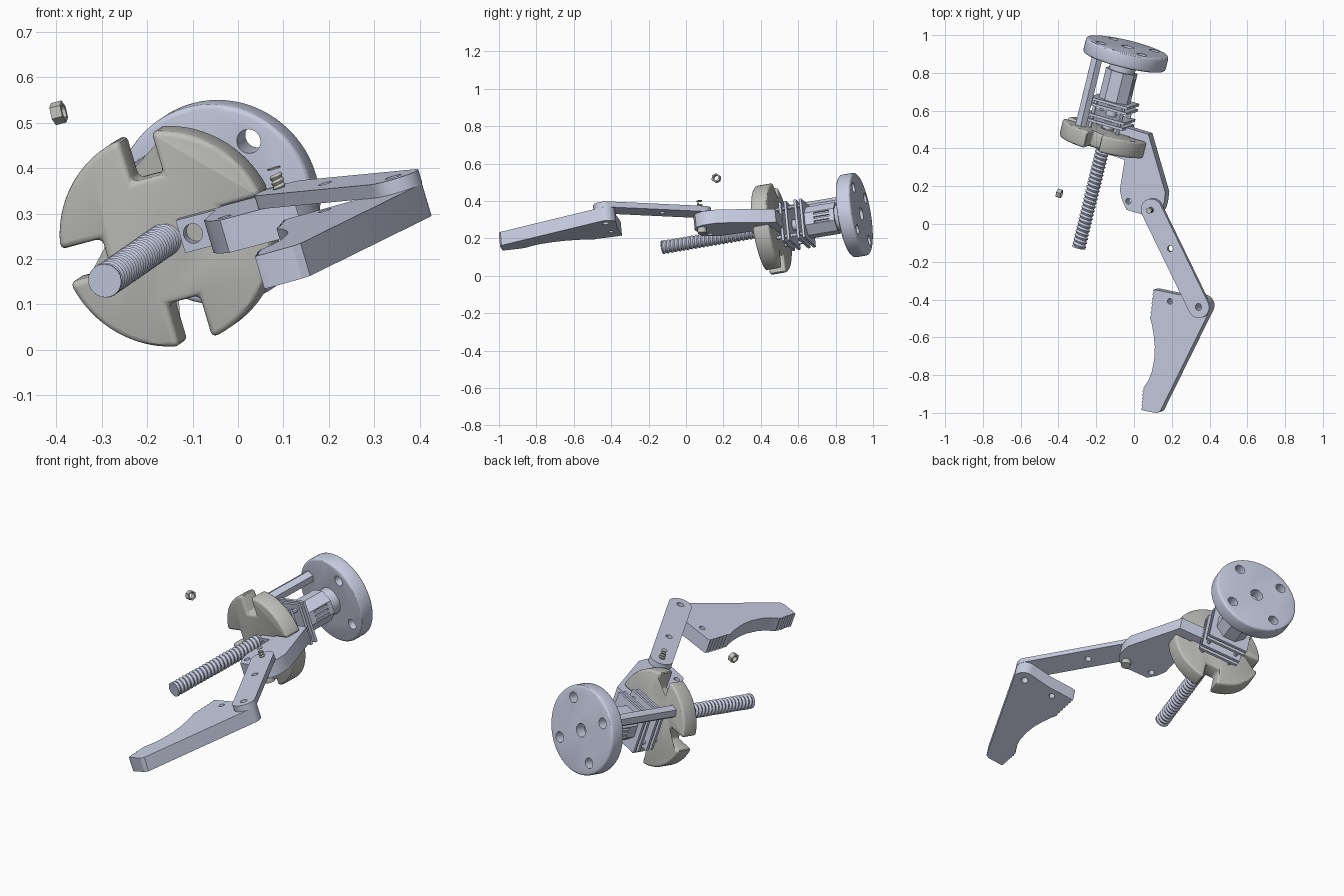
import bpy, bmesh
from math import cos, sin, tau, pi, radians, sqrt, asin
from mathutils import Matrix, Vector

if "Cube" in bpy.data.objects:
    bpy.data.objects.remove(bpy.data.objects["Cube"])

# local frame: Y = screw axis, X = arm direction, Z = normal of the linkage plane
A = Vector((.234, .959, .162)).normalized()
U = Vector((.930, -.27, .249))
U = (U - A * U.dot(A)).normalized()
V = U.cross(A)
M = Matrix((U, A, V)).transposed().to_4x4()
M.translation = (-.151, .457, .25)


def material(name, rgb):
    m = bpy.data.materials.new(name)
    m.diffuse_color = (*rgb, 1)
    m.use_nodes = True
    m.node_tree.nodes["Principled BSDF"].inputs["Base Color"].default_value = m.diffuse_color
    return m


LILAC = material("lilac", (.58, .62, .77))
GREY = material("warm_grey", (.52, .52, .50))


def finish(name, bm, mat):
    bmesh.ops.recalc_face_normals(bm, faces=bm.faces)
    bm.transform(M)
    me = bpy.data.meshes.new(name)
    bm.to_mesh(me)
    bm.free()
    me.materials.append(mat)
    ob = bpy.data.objects.new(name, me)
    bpy.context.collection.objects.link(ob)
    return ob


MAP = {'Z': lambda p, q, h: (p, q, h), 'Y': lambda p, q, h: (p, h, q), 'X': lambda p, q, h: (h, p, q)}


def prism(name, pts, lo, hi, axis='Z', mat=LILAC):
    bm = bmesh.new()
    f = MAP[axis]
    a = [bm.verts.new(f(p, q, lo)) for p, q in pts]
    b = [bm.verts.new(f(p, q, hi)) for p, q in pts]
    bm.faces.new(a)
    bm.faces.new(b)
    n = len(pts)
    for i in range(n):
        bm.faces.new((a[i], a[(i + 1) % n], b[(i + 1) % n], b[i]))
    return finish(name, bm, mat)


def arc(c, r, a0, a1, n):
    return [(c[0] + r * cos(a0 + (a1 - a0) * i / n), c[1] + r * sin(a0 + (a1 - a0) * i / n)) for i in range(n + 1)]


def circle(c, r, n=32, turn=0):
    return arc(c, r, turn, turn + tau, n)[:-1]


def rect(c, w, h):
    return [(c[0] + sx * w, c[1] + sy * h) for sx, sy in ((-1, -1), (1, -1), (1, 1), (-1, 1))]


def apply(ob, kind, **props):
    mod = ob.modifiers.new(kind, kind)
    for k, v in props.items():
        setattr(mod, k, v)
    bpy.context.view_layer.objects.active = ob
    bpy.ops.object.modifier_apply(modifier=mod.name)


def cut(ob, cutters):
    for c in cutters:
        apply(ob, 'BOOLEAN', operation='DIFFERENCE', object=c, solver='EXACT')
        bpy.data.objects.remove(c)


def hole(c, r, lo, hi, axis='Z'):
    return prism("hole_cutter", circle(c, r, 24), lo, hi, axis)


def thread(name, c, lo, hi, r_root, r_crest, pitch, axis, mat):
    # helical ridge, ends clamped flat and closed by a core
    bm = bmesh.new()
    f, n = MAP[axis], 24
    rows = 2 * int((hi - lo) / pitch) + 3
    g = [[bm.verts.new(f(c[0] + r * cos(tau * j / n), c[1] + r * sin(tau * j / n),
                         min(hi, max(lo, lo + pitch * (i / 2 + j / n - 1)))))
          for j in range(n)] for i in range(rows) for r in [(r_root, r_crest)[i % 2]]]
    for i in range(rows - 3):
        for j in range(n):
            k, d = ((j + 1), 0) if j < n - 1 else (0, 2)
            bm.faces.new((g[i][j], g[i + 1][j], g[i + 1 + d][k], g[i + d][k]))
    finish(name, bm, mat)
    prism(name + "_core", circle(c, r_crest * .97, n), lo - .001, lo + .002, axis, mat)
    prism(name + "_end", circle(c, r_crest * .97, n), hi - .002, hi + .001, axis, mat)


# slotted grey hub disc
R, w, inner = .241, .0375, .14
half = asin(w / R)
pts = []
for k in range(4):
    t = k * pi / 2
    pts += [(inner * cos(t) - s * w * sin(t), inner * sin(t) + s * w * cos(t)) for s in (-1, 1)]
    pts += arc((0, 0), R, t + half, t + pi / 2 - half, 18)
hub = prism("slotted_hub", pts, -.046, .046, 'Y', GREY)
apply(hub, 'BEVEL', width=.014, segments=3, limit_method='ANGLE', angle_limit=radians(40))

# mounting flange
flange = prism("mounting_flange", circle((0, 0), .224, 72), .422, .502, 'Y')
apply(flange, 'BEVEL', width=.012, segments=3, limit_method='ANGLE', angle_limit=radians(40))
cut(flange, [hole((.117 * sx, .117 * sz), .027, .4, .52, 'Y') for sx in (-1, 1) for sz in (-1, 1)]
    + [hole((0, 0), .034, .45, .52, 'Y')])

# hexagonal tie bar between hub and flange
prism("tie_bar", circle((-.117, .117), .033, 6, pi / 12), .03, .43, 'Y')

# octagonal motor with vent slots, and its shaft collar
motor = prism("motor_body", circle((0, 0), .086, 8, pi / 8), .205, .37, 'Y')
cut(motor, [prism("slot_cutter", rect((.30, z), .042, .005), .065, .1, 'X') for z in (-.023, 0, .023)]
    + [prism("slot_cutter", rect((.30, z), .042, .005), -.1, -.065, 'X') for z in (-.023, 0, .023)])
prism("motor_neck", circle((0, 0), .07), .36, .43, 'Y')

# stacked square plates and standoffs
for i, y in enumerate((.085, .115, .17, .2)):
    prism(f"motor_plate_{i + 1}", rect((0, 0), .108, .108), y - .007, y + .007, 'Y')
for i in range(4):
    t = pi / 4 + i * pi / 2
    prism(f"standoff_{i + 1}", circle((.11 * cos(t), .11 * sin(t)), .01, 12), .046, .2, 'Y')
prism("coupling", circle((0, 0), .03), .04, .21, 'Y')

# lead screw
thread("lead_screw", (0, 0), -.607, .05, .031, .038, .022, 'Y', LILAC)

# arm bracket clamped in the right-hand slot
P1, P2, T = Vector((.355, -.292)), Vector((.732, -.723)), .0375
bracket = prism("arm_bracket", [(.045, .047), (.14, .047), (.14, -.047), (.045, -.047), (.045, -.076), (.14, -.079),
                                (.154, -.242), (.178, -.290), (.215, -.334), (.345, -.335), (.385, -.315),
                                (.405, -.275), (.405, -.235), (.399, -.188), (.233, .088), (.045, .09)], -T, T)
cut(bracket, [hole((.075, 0), .022, -.1, -.03, 'Y'), hole((.214, -.287), .015, -.1, .1)])

# link plate
d = P2 - P1
a = Vector((1, 0)).angle_signed(d) * -1
link = prism("link_plate", arc(P1, .058, a + pi / 2, a + 1.5 * pi, 20) + arc(P2, .058, a - pi / 2, a + pi / 2, 20), T, T + .031)
cut(link, [hole(P1 + d * .4, .016, 0, .1), hole(P2, .018, 0, .1)])


# finger with serrated gripping edges
def teeth(p, q, n, depth):
    p, q = Vector(p), Vector(q)
    s = (q - p) / n
    out = Vector((s.y, -s.x)).normalized() * depth
    res = []
    for i in range(n):
        res += [tuple(p + s * i), tuple(p + s * (i + .75) - out)]
    return res


finger = prism("finger",
               arc(P2, .057, pi * .55, -.1, 14) + [(.655, -1.325), (.639, -1.338), (.565, -1.345)]
               + teeth((.551, -1.342), (.532, -1.231), 6, -.007)[::1]
               + [(.536, -1.228), (.553, -1.18), (.560, -1.13), (.556, -1.06), (.543, -.998), (.522, -.94), (.5, -.89), (.481, -.859)]
               + teeth((.48, -.855), (.4595, -.7086), 6, -.006) + [(.4595, -.7086), (.48, -.703), (.606, -.693)], -T, T)
cut(finger, [hole((.565, -.742), .015, -.1, .1), hole(P2, .018, -.1, .1)])

# pivot bolt
thread("pivot_bolt", P1, .02, .114, .012, .0155, .012, 'Z', GREY)
head = prism("bolt_head", circle(P1, .024, 24), -.066, -T + .001, 'Z', GREY)

# loose hexagon nut
n = M.inverted() @ Vector((-.395, .162, .522))
nut = prism("loose_nut", circle((n.y, n.z), .025, 6, .3), n.x - .0125, n.x + .0125, 'X', GREY)
cut(nut, [hole((n.y, n.z), .0145, n.x - .05, n.x + .05, 'X')])

# smooth round walls, crisp edges
for ob in bpy.context.collection.objects:
    ob.select_set(True)
bpy.context.view_layer.objects.active = hub
bpy.ops.object.shade_smooth_by_angle(angle=radians(30))
